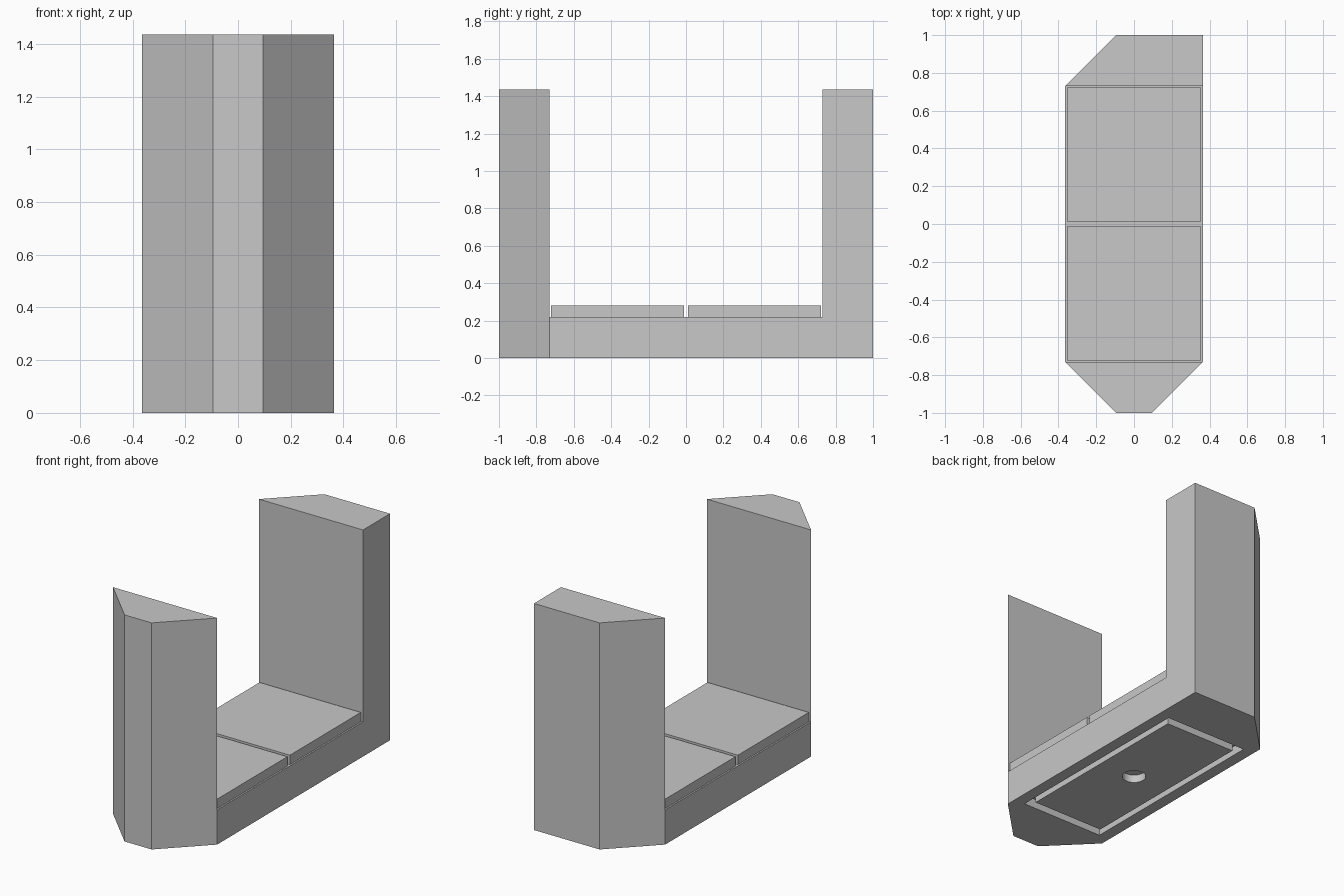
import bpy
import bmesh

HEIGHT, HALF_W, HALF_D = 1.435, 0.365, 1.0
INNER = 0.73        # half length of the seat between the end posts
SEAT_Z = 0.22
POCKET = 0.06       # depth of the recess underneath

if "Cube" in bpy.data.objects:
    bpy.data.objects.remove(bpy.data.objects["Cube"], do_unlink=True)

grey = bpy.data.materials.new("light grey")
grey.use_nodes = True
grey.diffuse_color = (0.58, 0.58, 0.58, 1)
grey.node_tree.nodes["Principled BSDF"].inputs["Base Color"].default_value = (0.58, 0.58, 0.58, 1)


def prism(name, outline, z0, z1):
    """Extrude a flat xy outline from z0 to z1."""
    bm = bmesh.new()
    base = bm.faces.new([bm.verts.new((x, y, z0)) for x, y in outline])
    top = bmesh.ops.extrude_face_region(bm, geom=[base])["geom"]
    bmesh.ops.translate(bm, vec=(0, 0, z1 - z0),
                        verts=[v for v in top if isinstance(v, bmesh.types.BMVert)])
    bmesh.ops.recalc_face_normals(bm, faces=bm.faces)
    mesh = bpy.data.meshes.new(name)
    bm.to_mesh(mesh)
    bm.free()
    mesh.materials.append(grey)
    obj = bpy.data.objects.new(name, mesh)
    bpy.context.collection.objects.link(obj)
    return obj


def box(name, hx, y0, y1, z0, z1):
    return prism(name, [(-hx, y0), (hx, y0), (hx, y1), (-hx, y1)], z0, z1)


def cut(obj, cutter):
    """Subtract the cutter and discard it."""
    mod = obj.modifiers.new("cut", "BOOLEAN")
    mod.operation, mod.solver, mod.object = "DIFFERENCE", "EXACT", cutter
    cutter.hide_render = True
    bpy.context.view_layer.objects.active = obj
    bpy.ops.object.modifier_apply(modifier=mod.name)
    bpy.data.objects.remove(cutter, do_unlink=True)


# Body: chamfered block with three cut corners, opened between the end posts
tip = HALF_W - (HALF_D - INNER)
footprint = [(-tip, -HALF_D), (tip, -HALF_D), (HALF_W, -INNER), (HALF_W, HALF_D),
             (-tip, HALF_D), (-HALF_W, INNER), (-HALF_W, -INNER)]
body = prism("body", footprint, 0, HEIGHT)
cut(body, box("seat_cutter", 0.6, -INNER, INNER, SEAT_Z, 2))
cut(body, box("pocket_cutter", 0.29, -0.665, 0.665, -0.1, POCKET))

# Underside plate, leaving a groove around it, with a round blind hole
plate = box("underside_plate", 0.25, -0.61, 0.61, 0, POCKET)
bpy.ops.mesh.primitive_cylinder_add(vertices=32, radius=0.07, depth=0.1, location=(0, 0, 0))
hole = bpy.context.object
hole.name = "hole_cutter"
cut(plate, hole)

# Two seat pads with a narrow gap between them
for name, y0, y1 in (("front_pad", -0.722, -0.012), ("back_pad", 0.012, 0.722)):
    box(name, 0.355, y0, y1, SEAT_Z, 0.28)
